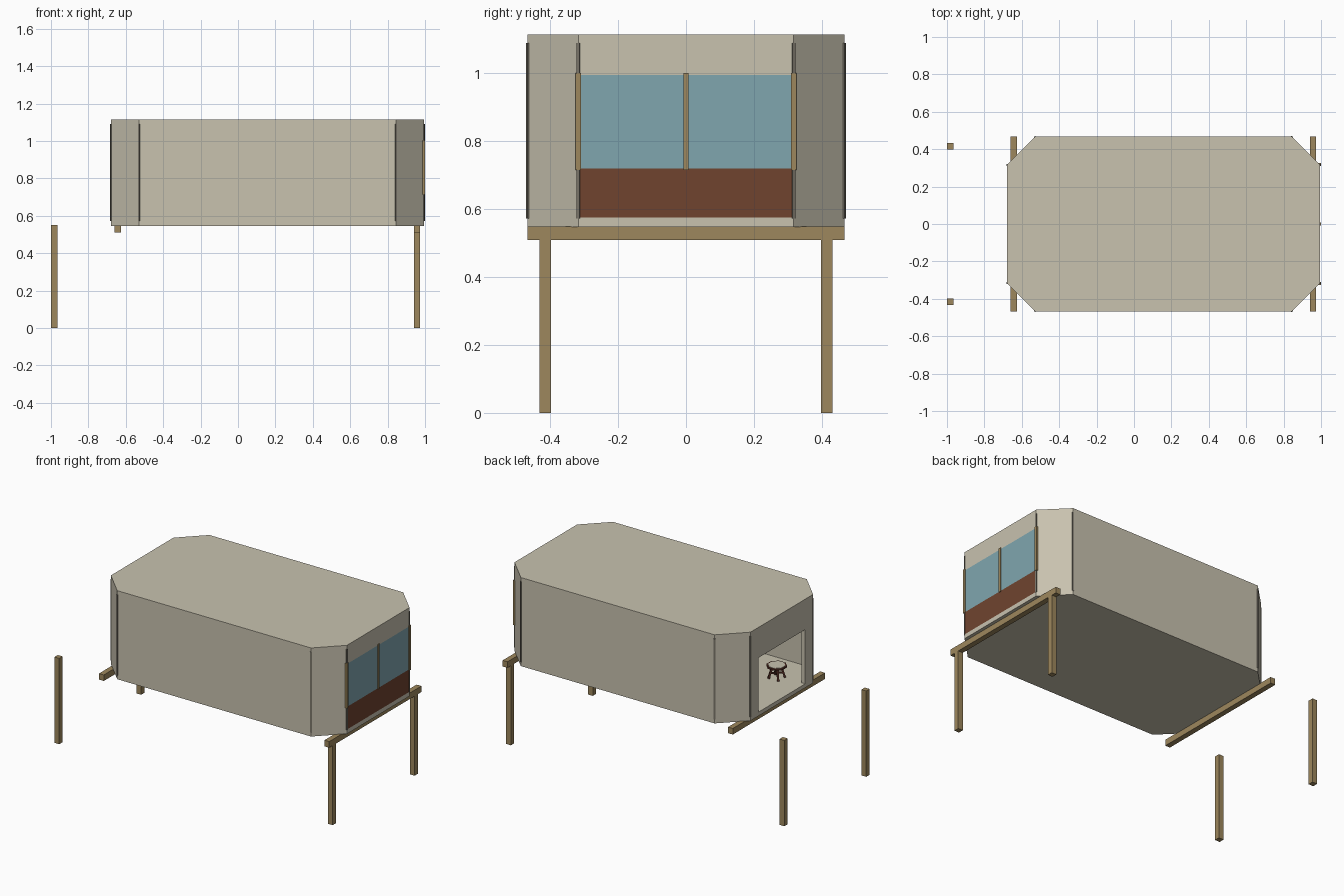
import bpy, bmesh, math
from mathutils import Vector, Matrix

cube = bpy.data.objects.get("Cube")
if cube:
    bpy.data.objects.remove(cube, do_unlink=True)


def material(name, r, g, b):
    """Flat colour from sRGB bytes, stored as linear values."""
    lin = [((c / 255 + 0.055) / 1.055) ** 2.4 for c in (r, g, b)] + [1]
    m = bpy.data.materials.new(name)
    m.use_nodes = True
    m.diffuse_color = lin
    m.node_tree.nodes["Principled BSDF"].inputs["Base Color"].default_value = lin
    return m


WALL = material("warm grey wall", 200, 194, 175)
WOOD = material("tan wood", 157, 135, 93)
GLASS = material("blue glass", 128, 166, 175)
PANEL = material("red brown panel", 112, 68, 47)
DARK = material("dark brown wood", 84, 46, 36)
SEAM = material("dark grey seam", 120, 115, 104)


def finish(name, bm, mat):
    bmesh.ops.recalc_face_normals(bm, faces=bm.faces)
    mesh = bpy.data.meshes.new(name)
    bm.to_mesh(mesh)
    bm.free()
    mesh.materials.append(mat)
    ob = bpy.data.objects.new(name, mesh)
    bpy.context.collection.objects.link(ob)
    return ob


def box(name, lo, hi, mat, turn=0):
    """Box between two corners, optionally turned about its own upright axis."""
    lo, hi = Vector(lo), Vector(hi)
    bm = bmesh.new()
    bmesh.ops.create_cube(bm, size=1)
    bm.transform(Matrix.Translation((lo + hi) / 2) @ Matrix.Rotation(turn, 4, "Z")
                 @ Matrix.Diagonal((*(hi - lo), 1)))
    return finish(name, bm, mat)


def prism(name, outline, z0, z1, mat):
    bm = bmesh.new()
    base = bm.faces.new([bm.verts.new((x, y, z0)) for x, y in outline])
    top = bmesh.ops.extrude_face_region(bm, geom=[base])["geom"]
    verts = [v for v in top if isinstance(v, bmesh.types.BMVert)]
    bmesh.ops.translate(bm, verts=verts, vec=(0, 0, z1 - z0))
    return finish(name, bm, mat)


def strut(name, a, b, width, mat):
    """Square bar from point a to point b."""
    a, b = Vector(a), Vector(b)
    bm = bmesh.new()
    bmesh.ops.create_cube(bm, size=1)
    turn = (b - a).to_track_quat("Z", "Y").to_matrix().to_4x4()
    bm.transform(Matrix.Translation((a + b) / 2) @ turn
                 @ Matrix.Diagonal((width, width, (b - a).length, 1)))
    return finish(name, bm, mat)


def cut(target, cutter):
    mod = target.modifiers.new("cut", "BOOLEAN")
    mod.operation = "DIFFERENCE"
    mod.solver = "EXACT"
    mod.object = cutter
    bpy.context.view_layer.objects.active = target
    bpy.ops.object.modifier_apply(modifier=mod.name)
    bpy.data.objects.remove(cutter, do_unlink=True)


# Cabin: hollow box with chamfered corners
X0, X1, Y, Z0, Z1 = -0.68, 0.995, 0.467, 0.547, 1.115
CH, T = 0.15, 0.025


def octagon(inset):
    x0, x1, y = X0 + inset, X1 - inset, Y - inset
    c = CH - inset * 0.586
    return [(x0 + c, -y), (x1 - c, -y), (x1, -y + c), (x1, y - c),
            (x1 - c, y), (x0 + c, y), (x0, y - c), (x0, -y + c)]


cabin = prism("cabin_shell", octagon(0), Z0, Z1, WALL)
cut(cabin, prism("room_cutter", octagon(T), Z0 + T, Z1 - T, WALL))

# Open doorway at one end, window wall at the other
cut(cabin, box("doorway_cutter", (X0 - 0.1, -0.237, Z0 + T), (X0 + 0.1, 0.237, 0.92), WALL))
WY = Y - CH
cut(cabin, box("window_cutter", (X1 - 0.06, -WY + 0.002, 0.575), (X1 + 0.1, WY - 0.002, 0.995), WALL))
box("lower_panel", (X1 - T, -WY, 0.575), (X1, WY, 0.72), PANEL)
box("window_glass", (X1 - T, -WY, 0.72), (X1, WY, 0.995), GLASS)
for i, y in enumerate((-WY, 0, WY)):
    box(f"window_post_{i + 1}", (X1 - T, y - 0.008, 0.715), (1.0, y + 0.008, 1.002), WOOD)

# Thin upright seams where the wall panels meet the corners
for i, (x, y) in enumerate(octagon(0)):
    sx = 1 if x > 0.15 else -1
    sy = 1 if y > 0 else -1
    along_side = abs(y) > Y - 0.01
    turn = (math.pi / 8 if not along_side else 3 * math.pi / 8) * sx * sy
    box(f"corner_seam_{i + 1}", (x - 0.002, y - 0.005, 0.572), (x + 0.002, y + 0.005, 1.09), SEAM, turn)

# Floor beams and posts
for name, x in (("rear_beam", -0.642), ("window_end_beam", 0.957)):
    box(name, (x - 0.017, -Y, 0.51), (x + 0.017, Y, 0.549), WOOD)
for side, y in (("right", -0.415), ("left", 0.415)):
    box(f"support_leg_{side}", (0.94, y - 0.017, 0), (0.974, y + 0.017, 0.51), WOOD)
    box(f"free_post_{side}", (-1.0, y - 0.017, 0), (-0.966, y + 0.017, 0.55), WOOD)

# Small table inside the doorway
TX, TY, TZ = -0.50, -0.205, Z0 + T


def ring(r):
    return [(TX + r * math.cos(a), TY + r * math.sin(a))
            for a in (math.pi / 8 + k * math.pi / 4 for k in range(8))]


prism("table_top", ring(0.062), TZ + 0.076, TZ + 0.085, DARK)
prism("table_inlay", ring(0.052), TZ + 0.085, TZ + 0.087, WALL)
for k in range(4):
    a = math.pi / 4 + k * math.pi / 2
    d = Vector((math.cos(a), math.sin(a), 0))
    base = Vector((TX, TY, TZ))
    strut(f"table_leg_{k + 1}", base + d * 0.048 + Vector((0, 0, 0.003)),
          base + d * 0.026 + Vector((0, 0, 0.077)), 0.012, DARK)
    strut(f"table_brace_{k + 1}", base + Vector((0, 0, 0.035)),
          base + d * 0.038 + Vector((0, 0, 0.035)), 0.009, DARK)
